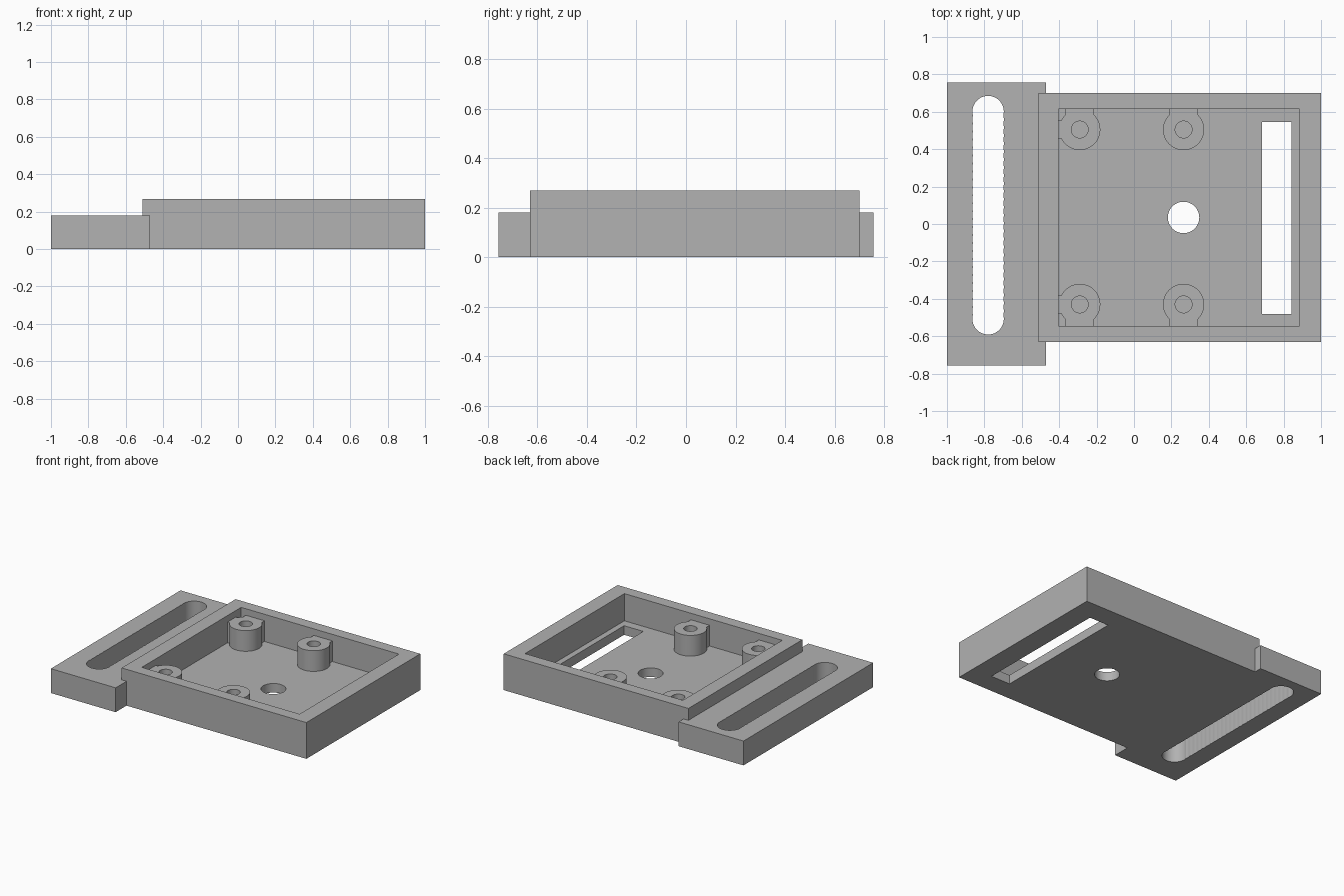
import bpy
import bmesh
from math import sin, cos, pi, asin, radians

cube = bpy.data.objects.get("Cube")
if cube:
    bpy.data.objects.remove(cube, do_unlink=True)

grey = bpy.data.materials.new("plain grey")
grey.use_nodes = True
colour = (0.445, 0.445, 0.445, 1)
grey.diffuse_color = colour
grey.node_tree.nodes["Principled BSDF"].inputs["Base Color"].default_value = colour


def prism(name, outline, z0, z1):
    """Extrude a closed counter-clockwise outline from z0 to z1."""
    bm = bmesh.new()
    base = bm.faces.new([bm.verts.new((x, y, z0)) for x, y in outline])
    top = bmesh.ops.extrude_face_region(bm, geom=[base])["geom"]
    bmesh.ops.translate(bm, vec=(0, 0, z1 - z0),
                        verts=[v for v in top if isinstance(v, bmesh.types.BMVert)])
    bmesh.ops.recalc_face_normals(bm, faces=bm.faces)
    mesh = bpy.data.meshes.new(name)
    bm.to_mesh(mesh)
    bm.free()
    mesh.materials.append(grey)
    obj = bpy.data.objects.new(name, mesh)
    bpy.context.collection.objects.link(obj)
    return obj


def box(name, x0, x1, y0, y1, z0, z1):
    return prism(name, [(x0, y0), (x1, y0), (x1, y1), (x0, y1)], z0, z1)


def arc(cx, cy, r, a0, a1, n):
    """Points along an arc, leaving out its last point."""
    steps = [a0 + (a1 - a0) * i / n for i in range(n)]
    return [(cx + r * cos(a), cy + r * sin(a)) for a in steps]


def cylinder(name, x, y, r, z0, z1):
    return prism(name, arc(x, y, r, 0, 2 * pi, 48), z0, z1)


def combine(target, tool, operation):
    """Apply a boolean with the tool, then remove the tool."""
    mod = target.modifiers.new("combine", "BOOLEAN")
    mod.operation = operation
    mod.solver = "EXACT"
    mod.object = tool
    bpy.context.view_layer.objects.active = target
    bpy.ops.object.modifier_apply(modifier=mod.name)
    bpy.data.objects.remove(tool, do_unlink=True)


HEIGHT, FLOOR, POST_TOP = 0.268, 0.067, 0.22
IN_LEFT, IN_FRONT, IN_BACK = -0.405, -0.545, 0.615

# Tray with open top, joined to the lower side flange
tray = box("mounting_tray", -0.51, 1, -0.63, 0.70, 0, HEIGHT)
combine(tray, box("flange", -1, -0.47, -0.757, 0.757, 0, 0.18), "UNION")
combine(tray, box("cavity", IN_LEFT, 0.885, IN_FRONT, IN_BACK, FLOOR, 0.4), "DIFFERENCE")

# Screw posts with webs to the nearest walls
posts = [(x, y) for x in (-0.29, 0.265) for y in (-0.43, 0.505)]
for x, y in posts:
    post = cylinder("post", x, y, 0.11, FLOOR - 0.03, POST_TOP)
    y0, y1 = (y, IN_BACK + 0.03) if y > 0 else (IN_FRONT - 0.03, y)
    combine(post, box("web", x - 0.076, x + 0.076, y0, y1, FLOOR - 0.03, POST_TOP), "UNION")
    if x < 0:
        combine(post, box("side_web", IN_LEFT - 0.03, x, y - 0.048, y + 0.048,
                          FLOOR - 0.03, POST_TOP), "UNION")
    combine(tray, post, "UNION")
for x, y in posts:
    combine(tray, cylinder("screw_hole", x, y, 0.045, FLOOR, 0.4), "DIFFERENCE")

# Window and round hole through the floor
combine(tray, box("window", 0.685, 0.842, -0.48, 0.545, -0.1, 0.15), "DIFFERENCE")
combine(tray, cylinder("floor_hole", 0.265, 0.035, 0.084, -0.1, 0.15), "DIFFERENCE")

# Adjustment slot with scalloped sides, a row of overlapping circles
sx, r, y_first, y_last, count = -0.78, 0.084, -0.507, 0.601, 26
step = (y_last - y_first) / count
a = asin(step / 2 / r)
side = arc(sx, y_first, r, -pi / 2, a, 14)
for k in range(1, count):
    side += arc(sx, y_first + k * step, r, -a, a, 3)
side += arc(sx, y_last, r, -a, pi / 2, 14)
mid = y_first + y_last
outline = side + [(2 * sx - x, mid - y) for x, y in side]
combine(tray, prism("slot", outline, -0.1, 0.4), "DIFFERENCE")

# Smooth round walls, keep edges crisp
bpy.ops.object.select_all(action="DESELECT")
tray.select_set(True)
bpy.context.view_layer.objects.active = tray
bpy.ops.object.shade_smooth_by_angle(angle=radians(20))
